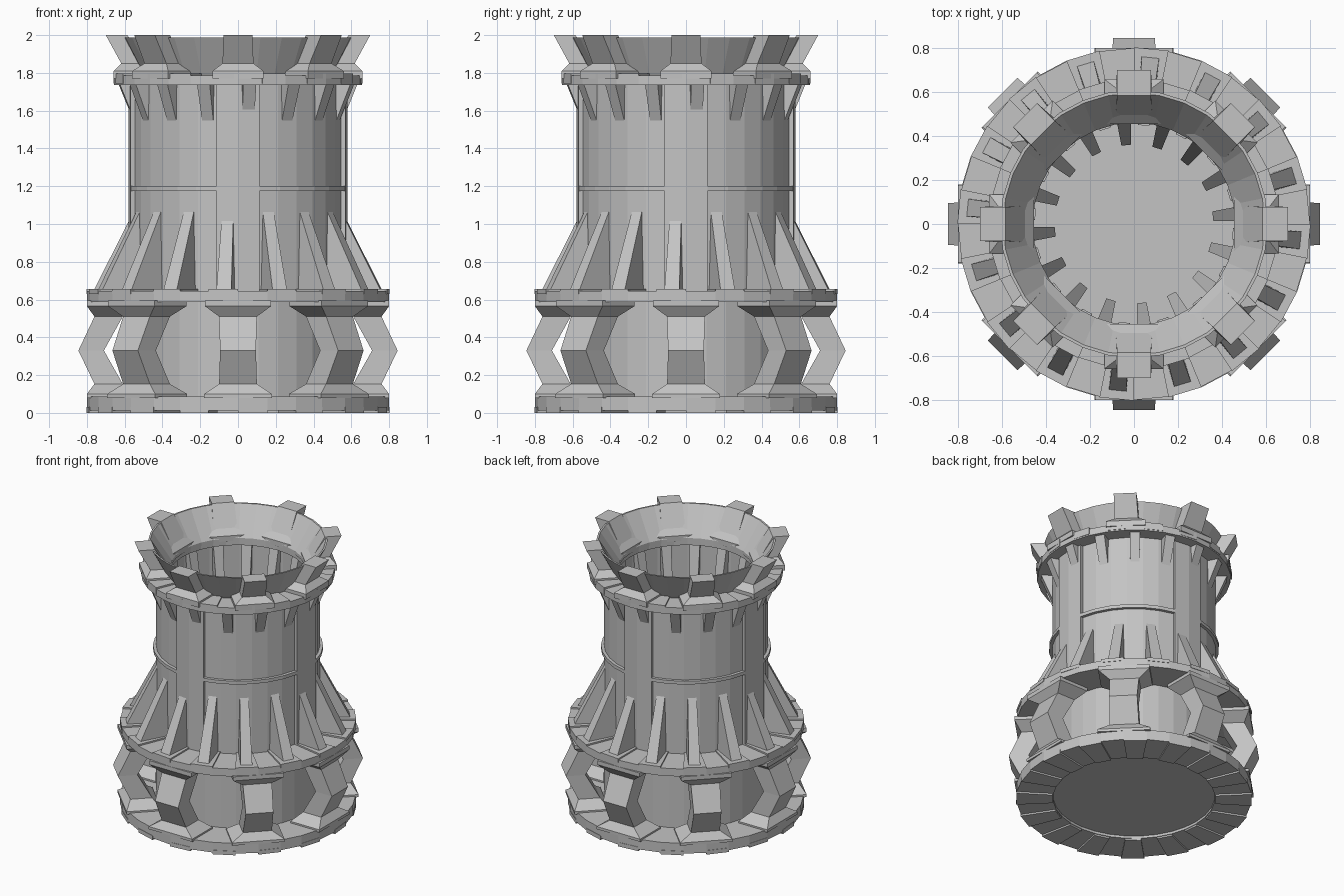
import bpy, bmesh, math

if "Cube" in bpy.data.objects:
    bpy.data.objects.remove(bpy.data.objects["Cube"])

SIDES = 32
STEP = 2 * math.pi / SIDES

stone = bpy.data.materials.new("grey_metal")
stone.diffuse_color = (0.55, 0.55, 0.55, 1)
stone.use_nodes = True
stone.node_tree.nodes["Principled BSDF"].inputs["Base Color"].default_value = stone.diffuse_color


def finish(name, bm):
    bmesh.ops.recalc_face_normals(bm, faces=bm.faces)
    me = bpy.data.meshes.new(name)
    bm.to_mesh(me)
    bm.free()
    me.materials.append(stone)
    ob = bpy.data.objects.new(name, me)
    bpy.context.collection.objects.link(ob)
    return ob


def polar(r, a, z):
    return (r * math.cos(a), r * math.sin(a), z)


def revolve(bm, profile, first=0, count=SIDES):
    """Sweep a closed (r, z) profile over a run of the 32 sides."""
    full = count == SIDES
    cols = [[bm.verts.new(polar(r, (first + i) * STEP, z)) for r, z in profile]
            for i in range(count + (not full))]
    n = len(profile)
    for i in range(count):
        a, b = cols[i], cols[(i + 1) % len(cols)]
        for j in range(n):
            k = (j + 1) % n
            bm.faces.new((a[j], b[j], b[k], a[k]))
    if not full:
        bm.faces.new(cols[0])
        bm.faces.new(cols[-1])


def ring(name, profile):
    bm = bmesh.new()
    revolve(bm, profile)
    finish(name, bm)


def box_profile(r0, r1, z0, z1):
    return [(r0, z0), (r1, z0), (r1, z1), (r0, z1)]


def sectors(name, profile, firsts, count):
    bm = bmesh.new()
    for f in firsts:
        revolve(bm, profile, f, count)
    finish(name, bm)


def radial_bars(name, sections, number, offset=0.0):
    """Loft (z, inner r, outer r, half width) sections, repeated around z."""
    bm = bmesh.new()
    for k in range(number):
        a = offset + k * 2 * math.pi / number
        c, s = math.cos(a), math.sin(a)
        rows = []
        for z, r0, r1, h in sections:
            rows.append([bm.verts.new((r * c - t * s, r * s + t * c, z))
                         for r, t in ((r0, -h), (r1, -h), (r1, h), (r0, h))])
        for lo, hi in zip(rows, rows[1:]):
            for j in range(4):
                m = (j + 1) % 4
                bm.faces.new((lo[j], lo[m], hi[m], hi[j]))
        bm.faces.new(rows[0])
        bm.faces.new(rows[-1])
    finish(name, bm)


# Hollow main wall and its floor
ring("tower_wall", box_profile(0.53, 0.556, 0.03, 1.745))
bm = bmesh.new()
bmesh.ops.create_cone(bm, cap_ends=True, segments=SIDES, radius1=0.55,
                      radius2=0.55, depth=0.02)
bmesh.ops.translate(bm, verts=bm.verts, vec=(0, 0, 0.04))
finish("floor", bm)

# Base and middle flange with alternating raised tiles
ring("base_flange", box_profile(0.55, 0.8, 0.012, 0.088))
sectors("base_tiles", box_profile(0.556, 0.803, 0.0, 0.03), range(0, SIDES, 2), 1)
ring("middle_flange", box_profile(0.54, 0.8, 0.588, 0.645))
sectors("middle_tiles", box_profile(0.54, 0.803, 0.63, 0.656),
        range(1, SIDES, 2), 1)

# Eight bent struts joining the base to the middle flange
radial_bars("bent_struts", [
    (0.08, 0.56, 0.80, 0.18), (0.10, 0.56, 0.80, 0.18),
    (0.153, 0.61, 0.76, 0.10), (0.33, 0.71, 0.845, 0.095),
    (0.51, 0.61, 0.76, 0.10), (0.565, 0.56, 0.80, 0.175),
    (0.595, 0.56, 0.80, 0.175)], 8)

# Four broad pilasters with a thin band between them
sectors("pilasters", box_profile(0.53, 0.58, 0.64, 1.74),
        (-1, 7, 15, 23), 2)
ring("thin_band", box_profile(0.54, 0.578, 1.175, 1.2))

# Sixteen lower buttress ribs and sixteen upper bracket ribs
radial_bars("lower_ribs", [
    (0.64, 0.54, 0.768, 0.04), (1.07, 0.48, 0.55, 0.03),
    (1.22, 0.45, 0.472, 0.025)], 16, -STEP / 2)
radial_bars("upper_ribs", [
    (1.1, 0.36, 0.37, 0.022), (1.74, 0.5, 0.632, 0.035)], 16, STEP / 2)

# Upper flange with tiles
ring("upper_flange", box_profile(0.465, 0.657, 1.735, 1.785))
sectors("upper_tiles", box_profile(0.48, 0.66, 1.745, 1.797),
        range(1, SIDES, 2), 1)

# Flared bowl and its eight horns
ring("flared_bowl", [(0.46, 1.765), (0.49, 1.765), (0.51, 1.80),
                     (0.608, 1.988), (0.595, 1.988), (0.46, 1.79)])
radial_bars("rim_horns", [
    (1.77, 0.455, 0.658, 0.135), (1.81, 0.455, 0.658, 0.135),
    (1.85, 0.495, 0.618, 0.082), (2.0, 0.585, 0.70, 0.077)], 8)
